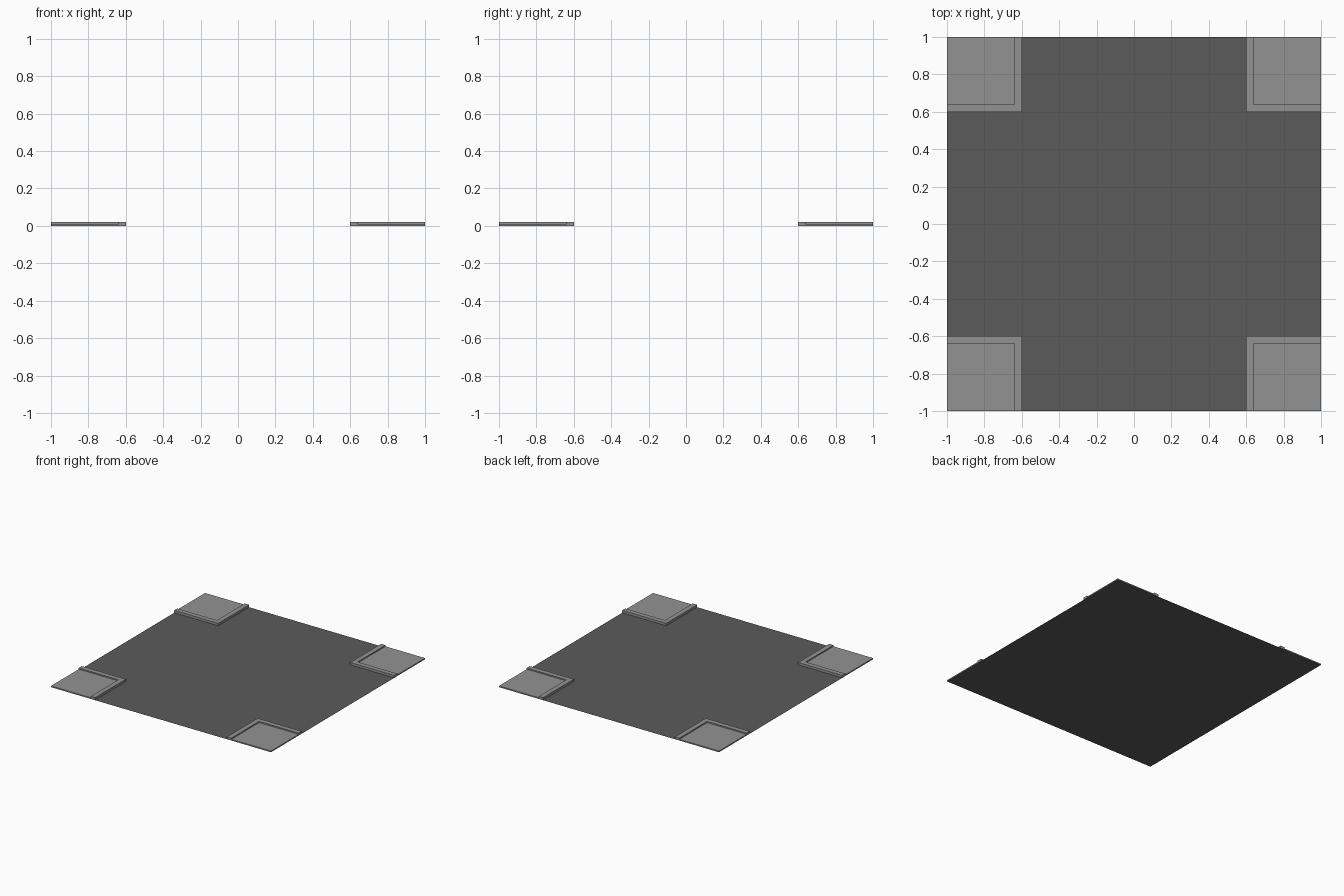
import bpy, bmesh

if "Cube" in bpy.data.objects:
    bpy.data.objects.remove(bpy.data.objects["Cube"])

H = 0.02        # curb height
S = 0.01        # pavement height


def material(name, v):
    m = bpy.data.materials.new(name)
    m.diffuse_color = (v, v, v, 1)
    m.use_nodes = True
    m.node_tree.nodes["Principled BSDF"].inputs["Base Color"].default_value = m.diffuse_color
    return m


asphalt = material("dark asphalt", 0.105)
concrete = material("grey concrete", 0.29)


def make_object(name, bm, mat):
    bmesh.ops.recalc_face_normals(bm, faces=bm.faces)
    me = bpy.data.meshes.new(name)
    bm.to_mesh(me)
    bm.free()
    me.materials.append(mat)
    ob = bpy.data.objects.new(name, me)
    bpy.context.collection.objects.link(ob)
    return ob


def prism(name, outline, height, mat):
    """Extrude a flat outline upward, leaving the underside to the road sheet."""
    bm = bmesh.new()
    base = bm.faces.new([bm.verts.new((x, y, 0)) for x, y in outline])
    top = bmesh.ops.extrude_face_region(bm, geom=[base], use_keep_orig=True)["geom"]
    bmesh.ops.translate(bm, verts=[v for v in top if isinstance(v, bmesh.types.BMVert)],
                        vec=(0, 0, height))
    bmesh.ops.recalc_face_normals(bm, faces=bm.faces)
    bmesh.ops.delete(bm, geom=[f for f in bm.faces if f.calc_center_median().z < 1e-5],
                     context='FACES_ONLY')
    return make_object(name, bm, mat)


# Road sheet
bm = bmesh.new()
bmesh.ops.create_grid(bm, x_segments=1, y_segments=1, size=1)
make_object("road", bm, asphalt)

# Four corners: L-shaped raised curb around a lower pavement slab
curb = [(0.6, 0.6), (1, 0.6), (1, 0.64), (0.64, 0.64), (0.64, 1), (0.6, 1)]
slab = [(0.64, 0.64), (1, 0.64), (1, 1), (0.64, 1)]
for sx, side in ((-1, "left"), (1, "right")):
    for sy, end in ((-1, "front"), (1, "back")):
        for part, outline, h in (("curb", curb, H), ("pavement", slab, S)):
            prism(f"{end}_{side}_{part}", [(x * sx, y * sy) for x, y in outline], h, concrete)
